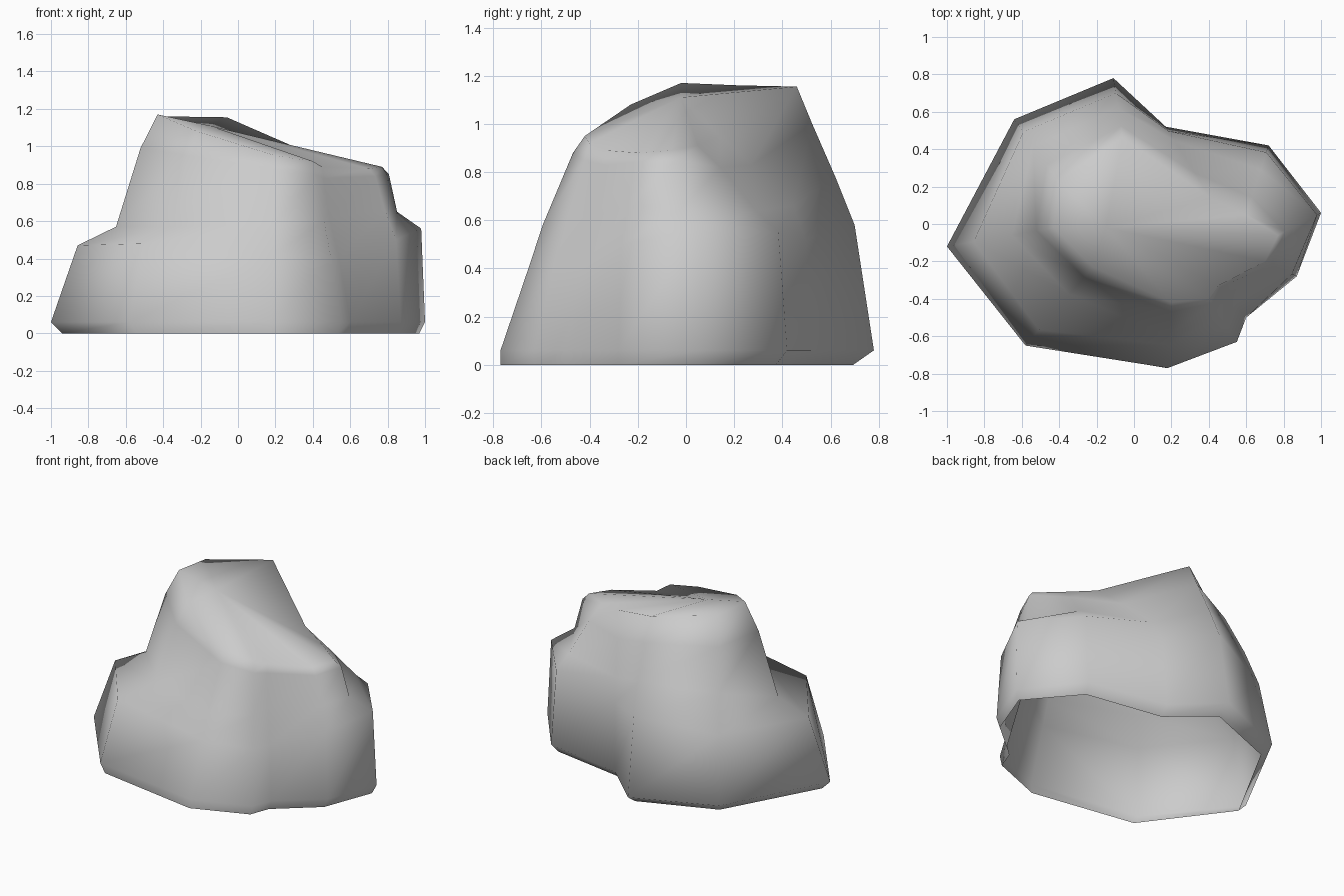
import bpy
import bmesh
from mathutils import Vector

cube = bpy.data.objects.get("Cube")
if cube:
    bpy.data.objects.remove(cube, do_unlink=True)

# Grey stone material
stone = bpy.data.materials.new("grey_stone")
stone.use_nodes = True
grey = (0.6, 0.6, 0.6, 1)
stone.diffuse_color = grey
stone.node_tree.nodes["Principled BSDF"].inputs["Base Color"].default_value = grey

FOOT_HEIGHT = 0.06

# Each column runs from the foot outline up to the rim of the sloping top:
# (foot x, y), (belly blend, z), (shoulder blend, z), (brow blend, z), (rim x, y, z)
columns = [
    ((-1, -.12), (.25, .47), (.61, .57), (.84, .99), (-.43, -.02, 1.17)),
    ((-.58, -.65), (.2, .48), (.65, .57), (.87, .95), (-.22, -.23, 1.08)),
    ((.18, -.77), (.35, .42), (.5, .58), (.86, .88), (.2, -.42, .95)),
    ((.55, -.63), (.35, .4), (.6, .6), (.9, .85), (.4, -.4, .92)),
    ((.6, -.5), (.4, .4), (.75, .62), (.95, .83), (.45, -.33, .89)),
    ((.87, -.28), (.15, .5), (.5, .66), (.8, .84), (.7, -.2, .88)),
    ((1, .06), (.09, .56), (.65, .65), (.84, .85), (.77, -.06, .89)),
    ((.72, .42), (.1, .55), (.35, .64), (.75, .82), (.6, .05, .91)),
    ((.17, .52), (.06, .52), (.2, .66), (.65, .83), (.41, .14, .95)),
    ((-.11, .78), (.25, .58), (.5, .78), (.8, 1), (-.06, .46, 1.155)),
    ((-.64, .56), (.2, .5), (.42, .74), (.72, 1), (-.4, .22, 1.16)),
]


def blend(foot, rim, amount, height):
    """Point between foot and rim in plan, set at the given height."""
    point = foot.lerp(rim, amount)
    point.z = height
    return point


def column_points(foot_xy, belly, shoulder, brow, rim_xyz):
    """Base, foot, belly, shoulder, brow and rim of one column."""
    foot = Vector((*foot_xy, FOOT_HEIGHT))
    rim = Vector(rim_xyz)
    tuck_x = .97 if foot.x > 0 else .94
    tuck_y = .89 if foot.y > 0 else 1
    base = Vector((foot.x * tuck_x, foot.y * tuck_y, 0))
    steps = [blend(foot, rim, *step) for step in (belly, shoulder, brow)]
    return [base, foot, *steps, rim]


# Boulder shell, open underneath
bm = bmesh.new()
grid = [[bm.verts.new(p) for p in column_points(*c)] for c in columns]
crown = bm.verts.new((-.15, -.02, 1.11))
for here, after in zip(grid, grid[1:] + grid[:1]):
    for low in range(len(here) - 1):
        bm.faces.new((here[low], after[low], after[low + 1], here[low + 1]))
    bm.faces.new((here[-1], after[-1], crown))
bmesh.ops.recalc_face_normals(bm, faces=bm.faces)
for face in bm.faces:
    face.smooth = True

mesh = bpy.data.meshes.new("boulder")
bm.to_mesh(mesh)
bm.free()
mesh.materials.append(stone)
boulder = bpy.data.objects.new("boulder", mesh)
bpy.context.collection.objects.link(boulder)
